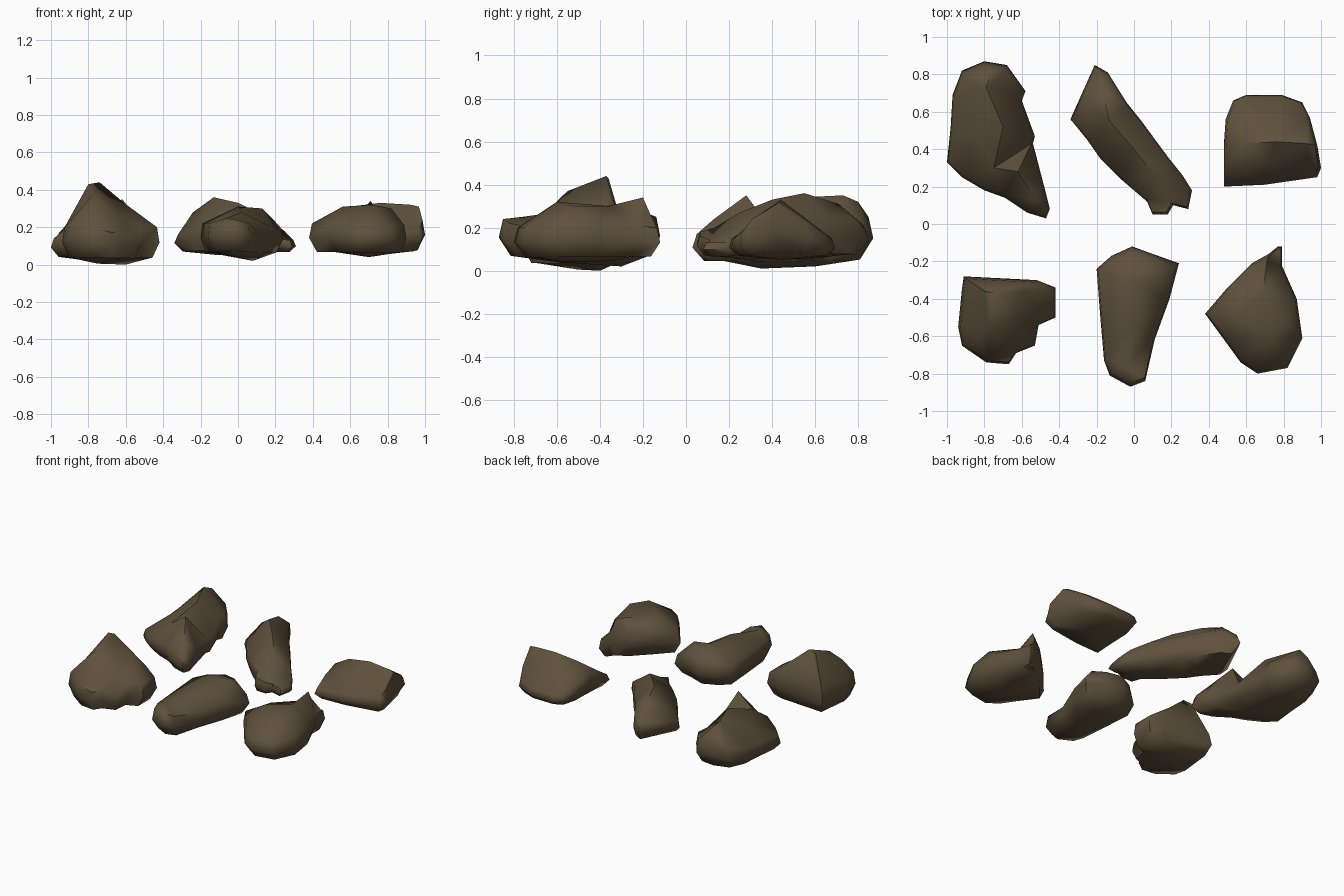
import bpy, bmesh
from mathutils import Vector
from mathutils.geometry import delaunay_2d_cdt

if "Cube" in bpy.data.objects:
    bpy.data.objects.remove(bpy.data.objects["Cube"])

stone = bpy.data.materials.new("brown_stone")
stone.use_nodes = True
stone_colour = (0.115, 0.083, 0.046, 1)
stone.diffuse_color = stone_colour
bsdf = stone.node_tree.nodes["Principled BSDF"]
bsdf.inputs["Base Color"].default_value = stone_colour
bsdf.inputs["Roughness"].default_value = 0.9


def ring(bm, outline, centre, scale, heights):
    """Add one loop of vertices, shrunk toward the centre of the rock."""
    verts = []
    for (x, y, _), z in zip(outline, heights):
        flat = centre + (Vector((x, y)) - centre) * scale
        verts.append(bm.verts.new((flat.x, flat.y, z)))
    return verts


def cap(bm, loop, peaks):
    """Close a loop with a faceted surface passing through the peak points."""
    verts = loop + [bm.verts.new(p) for p in peaks]
    n = len(loop)
    edges = [(i, (i + 1) % n) for i in range(n)]
    flat = [Vector(v.co.xy) for v in verts]
    faces = delaunay_2d_cdt(flat, edges, [list(range(n))], 1, 1e-5)[2]
    for face in faces:
        bm.faces.new([verts[i] for i in face])


def rock(name, base, foot, outline, crest, keel):
    """Outline points carry the shoulder height; foot scales the base loop."""
    bm = bmesh.new()
    centre = sum((Vector(p[:2]) for p in outline), Vector((0, 0))) / len(outline)
    tops = [p[2] for p in outline]
    low = [base + 0.1 * (t - base) for t in tops]
    middle = [base + 0.55 * (t - base) for t in tops]
    loops = [ring(bm, outline, centre, s, h)
             for s, h in ((foot, low), (1, middle), (0.95, tops))]
    n = len(outline)
    for a, b in zip(loops, loops[1:]):
        for i in range(n):
            j = (i + 1) % n
            bm.faces.new((a[i], a[j], b[j], b[i]))
    cap(bm, loops[-1], crest)
    cap(bm, loops[0], keel)
    bmesh.ops.recalc_face_normals(bm, faces=bm.faces)
    mesh = bpy.data.meshes.new(name)
    bm.to_mesh(mesh)
    bm.free()
    mesh.materials.append(stone)
    obj = bpy.data.objects.new(name, mesh)
    bpy.context.collection.objects.link(obj)
    bpy.ops.object.select_all(action="DESELECT")
    obj.select_set(True)
    bpy.context.view_layer.objects.active = obj
    bpy.ops.object.shade_smooth_by_angle(angle=1.1)


# Peaked rock with a steep back and a notched side
rock("front_right_rock", 0.02, 0.86,
     [(-.91, -.28, .2), (-.92, -.35, .22), (-.94, -.55, .2), (-.92, -.65, .22),
      (-.79, -.74, .2), (-.67, -.75, .17), (-.63, -.69, .18), (-.53, -.65, .15),
      (-.51, -.54, .2), (-.42, -.5, .2), (-.42, -.34, .2), (-.52, -.3, .24)],
     [(-.8, -.36, .43), (-.74, -.37, .44), (-.61, -.36, .33),
      (-.78, -.55, .37), (-.84, -.61, .3), (-.63, -.52, .26)],
     [(-.75, -.5, .005), (-.6, -.4, 0)])

# Long tapered block
rock("front_middle_rock", 0.05, 0.86,
     [(-.2, -.24, .22), (-.12, -.17, .24), (-.01, -.12, .25), (.1, -.16, .26),
      (.24, -.21, .2), (.19, -.4, .2), (.11, -.62, .18), (.06, -.84, .22),
      (-.02, -.87, .24), (-.13, -.81, .22), (-.16, -.73, .22), (-.18, -.5, .22)],
     [(0, -.3, .31), (.13, -.28, .3), (.02, -.55, .28), (-.06, -.76, .25)],
     [(.08, -.3, .02), (0, -.6, .04)])

# Broad rock with a pointed side and a raised rear tip
rock("front_left_rock", 0.05, 0.86,
     [(.77, -.12, .2), (.72, -.16, .28), (.63, -.21, .26), (.5, -.34, .26),
      (.38, -.48, .22), (.49, -.63, .22), (.57, -.74, .2), (.66, -.8, .2),
      (.82, -.77, .2), (.9, -.61, .21), (.87, -.4, .22), (.79, -.22, .21),
      (.79, -.12, .2)],
     [(.71, -.2, .34), (.69, -.36, .3), (.56, -.48, .31),
      (.72, -.6, .32), (.82, -.52, .3)],
     [(.7, -.55, .04), (.7, -.35, .045)])

# Large elongated rock with a long ridge and a low inner side
rock("rear_right_rock", 0.03, 0.86,
     [(-.8, .87, .25), (-.68, .85, .22), (-.58, .71, .2), (-.6, .66, .2),
      (-.53, .47, .14), (-.54, .43, .15), (-.48, .2, .18), (-.45, .08, .17),
      (-.47, .03, .17), (-.57, .06, .17), (-.69, .14, .17), (-.8, .18, .18),
      (-.92, .25, .15), (-1, .33, .14), (-.98, .52, .15), (-.97, .69, .17),
      (-.92, .82, .2)],
     [(-.79, .73, .35), (-.77, .8, .32), (-.7, .52, .34), (-.62, .28, .35),
      (-.53, .13, .24), (-.75, .3, .26), (-.85, .5, .25)],
     [(-.75, .6, .02), (-.72, .35, .01)])

# Slender diagonal rock with a forked end
rock("rear_middle_rock", 0.06, 0.88,
     [(-.21, .85, .21), (-.14, .81, .24), (-.04, .65, .25), (.04, .55, .24),
      (.18, .36, .22), (.26, .26, .18), (.31, .18, .13), (.29, .08, .13),
      (.21, .1, .14), (.18, .05, .16), (.1, .05, .18), (.07, .12, .2),
      (-.07, .24, .2), (-.18, .35, .2), (-.25, .45, .2), (-.34, .56, .16)],
     [(-.17, .71, .31), (-.24, .62, .28), (-.13, .55, .36), (0, .4, .33),
      (.12, .25, .27)],
     [(-.1, .55, .05), (.08, .3, .05)])

# Squarish rock with a roof-like ridge
rock("rear_left_rock", 0.06, 0.86,
     [(.48, .2, .15), (.48, .3, .21), (.48, .42, .25), (.49, .56, .21),
      (.53, .66, .15), (.6, .69, .14), (.79, .69, .15), (.9, .65, .17),
      (.94, .57, .23), (.98, .42, .31), (1, .3, .24), (.98, .25, .18),
      (.7, .21, .15)],
     [(.6, .43, .31), (.76, .44, .33), (.92, .43, .32), (.72, .32, .24)],
     [(.75, .45, .05)])
